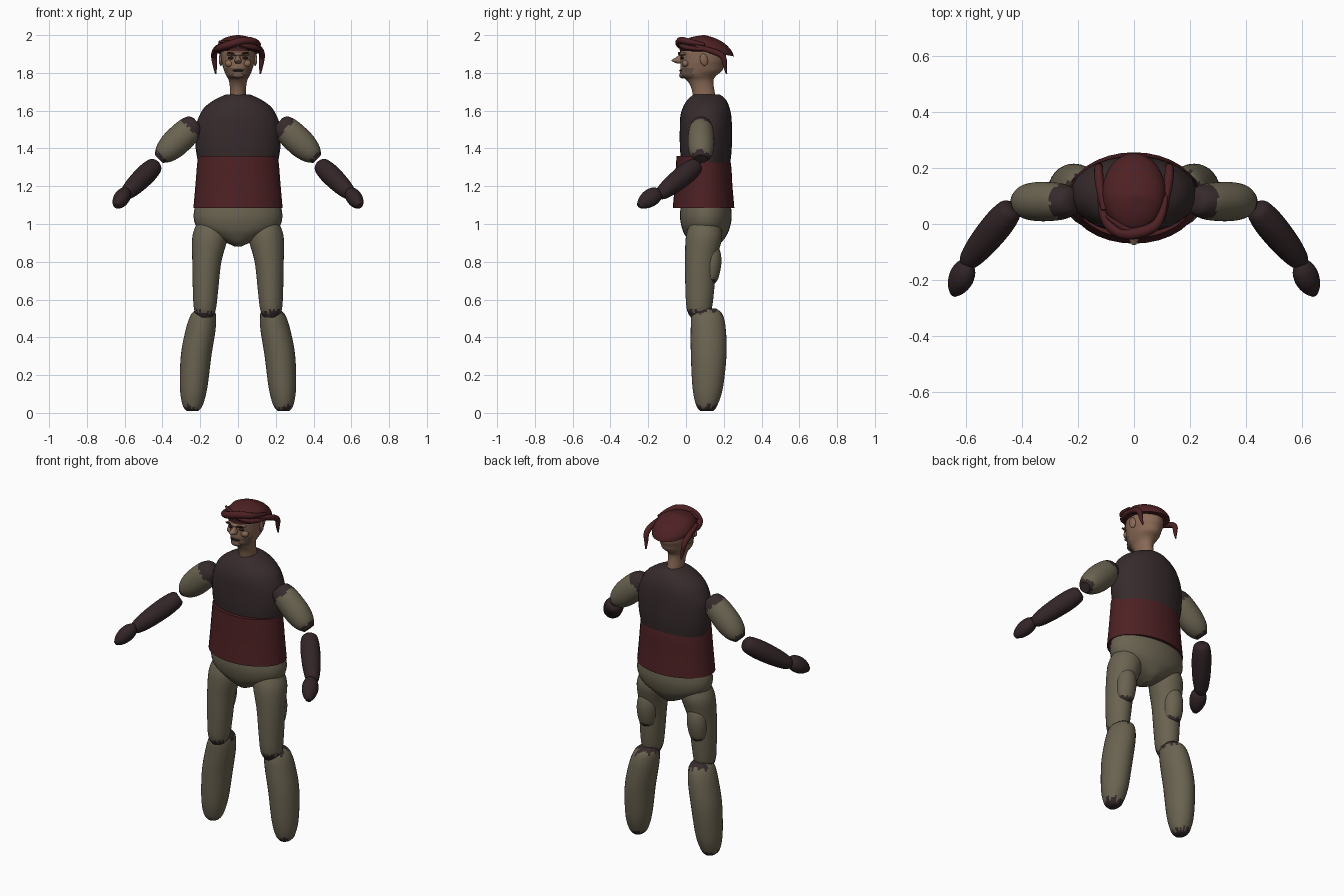
import bpy, math, random
from mathutils import Vector

cube = bpy.data.objects.get("Cube")
if cube:
    bpy.data.objects.remove(cube, do_unlink=True)
rng = random.Random(4)


def material(name, rgb):
    m = bpy.data.materials.new(name)
    m.use_nodes = True
    m.diffuse_color = (*rgb, 1)
    m.node_tree.nodes["Principled BSDF"].inputs["Base Color"].default_value = (*rgb, 1)
    return m


LINEN = material("worn linen", (0.145, 0.125, 0.082))
VEST = material("dark vest", (0.038, 0.024, 0.025))
GLOVE = material("dark leather", (0.032, 0.018, 0.02))
RED = material("deep red cloth", (0.075, 0.015, 0.017))
SKIN = material("tanned skin", (0.25, 0.14, 0.09))
STUBBLE = material("stubble", (0.14, 0.085, 0.06))
HAIR = material("dark hair", (0.025, 0.013, 0.011))


def spline(p, i, t):
    """Smooth interpolation through the stations."""
    a, b, c, d = (p[min(max(k, 0), len(p) - 1)] for k in (i - 1, i, i + 1, i + 2))
    return [0.5 * (2 * q + (r - o) * t + (2 * o - 5 * q + 4 * r - s) * t * t
                   + (3 * q - o - 3 * r + s) * t ** 3) for o, q, r, s in zip(a, b, c, d)]


def tube(name, stations, mats, axis=(0, 0, 1), start=0, end=1, sub=6, n=32, bend=None):
    """Oval rings (x, y, z, ru, rv); ragged second colour before start and after end."""
    axis = Vector(axis).normalized()
    u = Vector((0, 1, 0)).cross(axis).normalized()
    v = axis.cross(u)
    rings = [spline(stations, i, k / sub) for i in range(len(stations) - 1) for k in range(sub)]
    rings.append(stations[-1])
    verts = []
    for x, y, z, ru, rv in rings:
        for j in range(n):
            a = math.tau * j / n
            co = Vector((x, y, z)) + u * max(ru, 0.001) * math.cos(a) + v * max(rv, 0.001) * math.sin(a)
            verts.append(bend(co) if bend else co)
    faces = [(i * n + j, i * n + (j + 1) % n, (i + 1) * n + (j + 1) % n, (i + 1) * n + j)
             for i in range(len(rings) - 1) for j in range(n)]
    faces += [tuple(range(n))[::-1], tuple(range(len(verts) - n, len(verts)))]
    me = bpy.data.meshes.new(name)
    me.from_pydata(verts, [], faces)
    for m in mats:
        me.materials.append(m)
    if len(mats) > 1:
        first, last = Vector(rings[0][:3]), Vector(rings[-1][:3])
        span = last - first
        jag = [rng.uniform(-0.03, 0.03) for _ in range(n)]
        for k, f in enumerate(me.polygons):
            t = (f.center - first).dot(span) / span.length_squared + jag[k % n]
            f.material_index = int(t < start or t > end)
    ob = bpy.data.objects.new(name, me)
    bpy.context.collection.objects.link(ob)
    return ob


def limb(name, a, b, profile, mats, **kw):
    a, b = Vector(a), Vector(b)
    tube(name, [(*a.lerp(b, t), ru, rv) for t, ru, rv in profile], mats, axis=b - a, **kw)


def ball(name, loc, scale, mat, rot=(0, 0, 0)):
    bpy.ops.mesh.primitive_uv_sphere_add(segments=20, ring_count=12, location=loc, rotation=rot)
    ob = bpy.context.object
    ob.name, ob.scale = name, scale
    ob.data.materials.append(mat)


def strand(name, points, depth, mat):
    """Tapered round strip through (x, y, z, thickness) points."""
    cu = bpy.data.curves.new(name, "CURVE")
    cu.dimensions, cu.bevel_depth, cu.bevel_resolution, cu.use_fill_caps = "3D", depth, 3, True
    sp = cu.splines.new("NURBS")
    sp.points.add(len(points) - 1)
    for p, (x, y, z, r) in zip(sp.points, points):
        p.co, p.radius = (x, y, z, 1), r
    sp.use_endpoint_u, sp.order_u = True, 3
    cu.materials.append(mat)
    bpy.context.collection.objects.link(bpy.data.objects.new(name, cu))


# Torso, sash and hips
tube("vest", [(0, .105, 1.31, .208, .128), (0, .105, 1.40, .224, .137), (0, .105, 1.50, .226, .138),
              (0, .105, 1.57, .206, .135), (0, .107, 1.62, .175, .122), (0, .11, 1.66, .12, .10),
              (0, .11, 1.685, .065, .07)], [VEST])
tube("sash", [(0, .093, 1.085, .236, .163), (0, .093, 1.20, .226, .153),
              (0, .093, 1.30, .218, .147), (0, .09, 1.36, .212, .14)], [RED])
tube("hips", [(0, .105, 1.12, .222, .13), (0, .105, 1.04, .235, .137), (0, .105, .98, .215, .127),
              (0, .105, .94, .15, .11), (0, .105, .90, .06, .08), (0, .105, .88, .015, .04)][::-1], [LINEN])

# Arms and legs, mirrored
for s, side in ((1, "left"), (-1, "right")):
    limb(side + "_upper_arm", (s * .215, .08, 1.54), (s * .42, .08, 1.345),
         [(0, .03, .03), (.06, .056, .05), (.25, .072, .066), (.6, .074, .07), (.85, .058, .06), (1, .03, .035)],
         [LINEN, VEST], start=.2, end=.93)
    limb(side + "_forearm", (s * .435, .06, 1.315), (s * .602, -.145, 1.15),
         [(0, .03, .03), (.07, .046, .046), (.3, .054, .054), (.65, .05, .05), (.9, .038, .038), (1, .022, .022)],
         [GLOVE])
    limb(side + "_hand", (s * .59, -.137, 1.175), (s * .645, -.25, 1.095),
         [(0, .015, .02), (.2, .036, .042), (.5, .042, .048), (.8, .032, .035), (1, .012, .015)], [GLOVE])
    tube(side + "_thigh", [(s * .175, .07, .505, .04, .045), (s * .175, .07, .55, .058, .066),
                           (s * .172, .073, .65, .067, .076), (s * .165, .078, .80, .077, .083),
                           (s * .148, .095, .93, .094, .096), (s * .14, .10, 1.0, .08, .08)],
         [LINEN, VEST], start=.06, end=2)
    tube(side + "_thigh_pad", [(s * .17, .12, .68, .022, .025), (s * .17, .125, .71, .048, .045),
                               (s * .168, .132, .79, .058, .055), (s * .165, .13, .86, .05, .05),
                               (s * .16, .12, .91, .02, .03)], [LINEN, VEST], start=.1, end=2)
    tube(side + "_shin", [(s * .24, .11, .01, .03, .035), (s * .24, .11, .04, .053, .056),
                          (s * .235, .115, .13, .072, .08), (s * .222, .12, .30, .081, .094),
                          (s * .198, .118, .44, .079, .093), (s * .183, .112, .52, .066, .082),
                          (s * .175, .11, .552, .04, .05)], [LINEN, VEST], start=.035, end=.955)

# Head with stubble on the lower front
head = tube("head", [(0, .10, 1.66, .044, .06), (0, .088, 1.72, .043, .06), (0, .075, 1.76, .049, .07),
                     (0, .065, 1.785, .062, .095), (0, .08, 1.81, .073, .11), (0, .085, 1.84, .082, .115),
                     (0, .09, 1.87, .088, .12), (0, .09, 1.92, .09, .12), (0, .095, 1.96, .075, .10),
                     (0, .10, 1.98, .04, .06)], [SKIN])
head.data.materials.append(STUBBLE)
for f in head.data.polygons:
    c = f.center
    f.material_index = int(1.77 < c.z < 1.825 and c.y < .04)

# Face
tube("nose", [(0, -.015, 1.90, .008, .015), (0, -.032, 1.88, .012, .025), (0, -.042, 1.864, .019, .034),
              (0, -.028, 1.849, .012, .018)][::-1], [SKIN], n=16)
ball("brow_ridge", (0, -.01, 1.90), (.062, .032, .014), SKIN)
ball("mouth", (0, -.027, 1.812), (.03, .009, .006), HAIR)
ball("chin", (0, -.018, 1.787), (.032, .018, .016), STUBBLE)
for s, side in ((1, "left"), (-1, "right")):
    ball(side + "_eye", (s * .036, -.02, 1.879), (.017, .009, .007), HAIR)
    ball(side + "_eyebrow", (s * .034, -.036, 1.903), (.024, .007, .005), HAIR, (0, -s * .2, 0))
    ball(side + "_cheek", (s * .045, -.002, 1.85), (.025, .02, .02), SKIN)
    ball(side + "_ear", (s * .091, .095, 1.87), (.01, .021, .033), SKIN, (.2, 0, s * .25))


# Head scarf: cap drooping to the back, rolled brim and loose ends
def droop(co):
    co.z -= .18 * max(0, co.y - .1)
    return co


tube("scarf_cap", [(0, .11, 1.915, .113, .143), (0, .106, 1.94, .112, .137), (0, .10, 1.97, .094, .112),
                   (0, .10, 1.99, .058, .068), (0, .10, 2.0, .01, .01)], [RED], bend=droop)
strand("scarf_brim", [(-.12, .10, 1.92, .5), (-.115, .02, 1.925, .9), (-.05, -.04, 1.95, 1.1),
                      (.04, -.03, 1.975, 1.1), (.10, .01, 1.965, .9), (.115, .10, 1.95, .4)], .019, RED)
strand("scarf_lower_fold", [(.12, .10, 1.925, .5), (.11, .02, 1.93, .9), (.04, -.03, 1.945, 1),
                            (-.04, -.02, 1.965, .8), (-.10, .03, 1.965, .4)], .015, RED)
strand("hair_fringe", [(-.07, -.005, 1.925, .4), (0, -.045, 1.94, 1), (.07, -.005, 1.925, .4)], .012, HAIR)
for s, side in ((1, "left"), (-1, "right")):
    strand(side + "_scarf_end", [(s * .105, .05, 1.94, .8), (s * .122, .13, 1.92, 1.1),
                                 (s * .128, .20, 1.89, 1.1), (s * .122, .205, 1.84, .8),
                                 (s * .118, .215, 1.795, .25)], .015, RED)

# Smooth shading that keeps hard edges
bpy.ops.object.select_all(action="DESELECT")
for ob in bpy.context.scene.objects:
    if ob.type == "MESH":
        ob.select_set(True)
        bpy.context.view_layer.objects.active = ob
bpy.ops.object.shade_smooth_by_angle(angle=math.radians(50))
